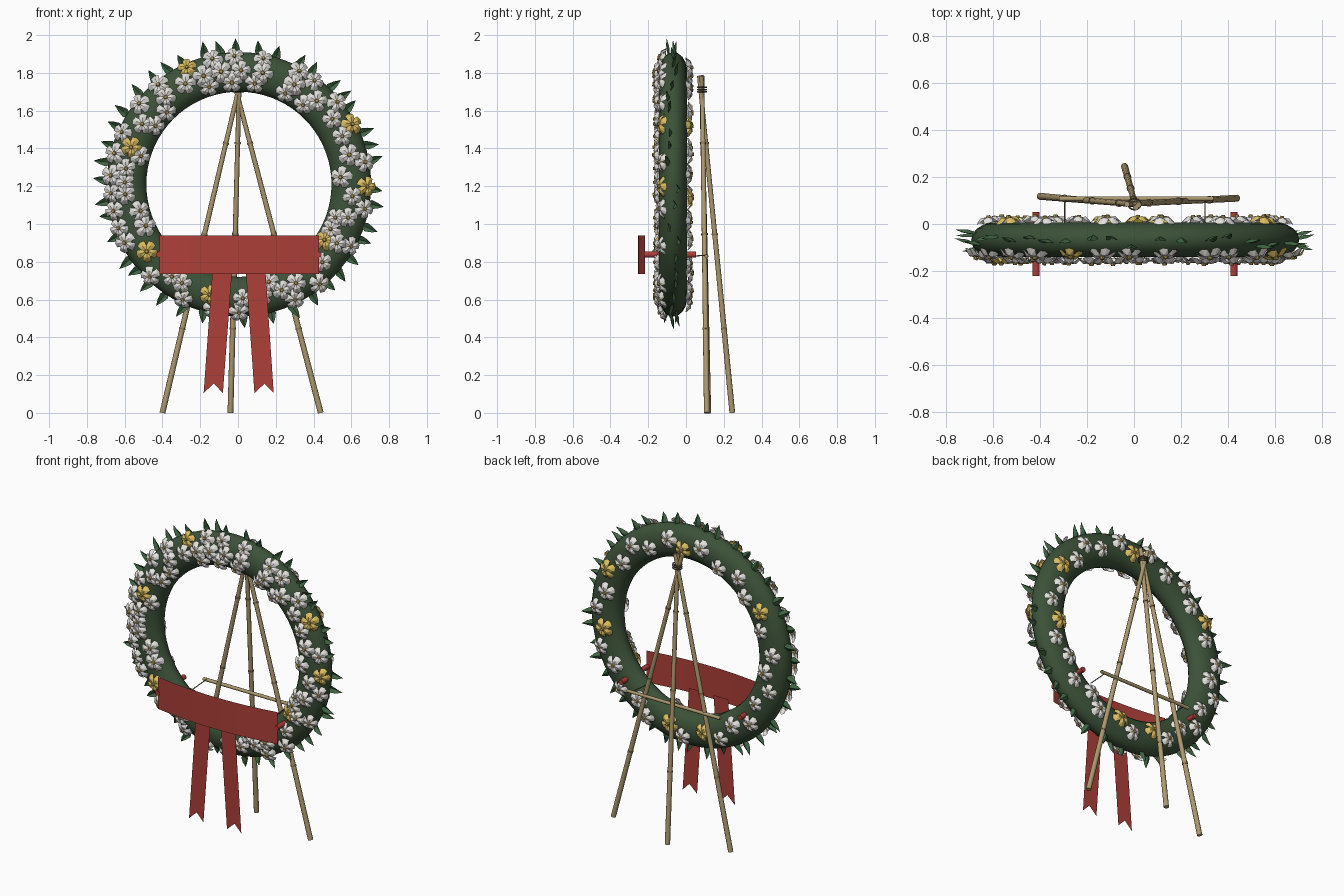
import bpy, bmesh, math, random
from mathutils import Vector, Matrix

if "Cube" in bpy.data.objects:
    bpy.data.objects.remove(bpy.data.objects["Cube"])

random.seed(4)
C = Vector((0.005, -0.068, 1.21))       # wreath centre
R, RAD, DEP = 0.595, 0.105, 0.075       # ring radius, tube half width, tube half depth


def mat(name, col):
    m = bpy.data.materials.new(name)
    m.diffuse_color = (*col, 1)
    m.use_nodes = True
    m.node_tree.nodes["Principled BSDF"].inputs["Base Color"].default_value = m.diffuse_color
    return m


GREEN = mat("moss", (0.045, 0.085, 0.04))
LEAF = mat("leaf", (0.05, 0.13, 0.055))
WHITE = mat("white_petal", (0.78, 0.76, 0.72))
YELLOW = mat("yellow_petal", (0.72, 0.52, 0.12))
HEART = mat("flower_heart", (0.45, 0.32, 0.08))
RED = mat("red_cloth", (0.42, 0.05, 0.04))
BAMBOO = mat("bamboo", (0.42, 0.32, 0.16))
NODE = mat("bamboo_node", (0.28, 0.2, 0.09))
WIRE = mat("wire", (0.15, 0.13, 0.08))


def finish(name, bm, material, smooth=False):
    me = bpy.data.meshes.new(name)
    bm.to_mesh(me)
    bm.free()
    me.materials.append(material)
    for p in me.polygons:
        p.use_smooth = smooth
    ob = bpy.data.objects.new(name, me)
    bpy.context.collection.objects.link(ob)
    if smooth:
        bpy.context.view_layer.objects.active = ob
        bpy.ops.object.select_all(action='DESELECT')
        ob.select_set(True)
        bpy.ops.object.shade_smooth_by_angle(angle=math.radians(40))
    return ob


def rod(bm, a, b, r1, r2=None, seg=10):
    a, b = Vector(a), Vector(b)
    d = b - a
    m = Matrix.Translation((a + b) / 2) @ d.to_track_quat('Z', 'Y').to_matrix().to_4x4()
    bmesh.ops.create_cone(bm, cap_ends=True, segments=seg, radius1=r1,
                          radius2=r1 if r2 is None else r2, depth=d.length, matrix=m)


def radial(deg):
    a = math.radians(deg)                # clockwise from the top, seen from the front
    return Vector((math.sin(a), 0, math.cos(a)))


# moss ring with an oval section
bm = bmesh.new()
N, M = 72, 18
ring = []
for i in range(N):
    u = radial(360 * i / N)
    ring.append([bm.verts.new(C + u * (R + RAD * math.cos(t)) + Vector((0, DEP * math.sin(t), 0)))
                 for t in (2 * math.pi * j / M for j in range(M))])
for i in range(N):
    for j in range(M):
        k, l = (i + 1) % N, (j + 1) % M
        bm.faces.new((ring[i][j], ring[k][j], ring[k][l], ring[i][l]))
bmesh.ops.recalc_face_normals(bm, faces=bm.faces)
finish("wreath_ring", bm, GREEN, True)

# flowers: five domed petals and a small heart each
flowers = {"white": bmesh.new(), "yellow": bmesh.new(), "heart": bmesh.new()}
PETAL = [(0, 0, .024), (.026, -.019, .02), (.05, -.022, .004), (.058, 0, .0),
         (.05, .022, .004), (.026, .019, .02), (.034, 0, .027)]


def flower(deg, r, side, colour):
    u, d = radial(deg), r - R
    y = DEP * math.sqrt(1 - (d / RAD) ** 2)
    n = (Vector((0, side, 0)) + u * d * 4.5).normalized()
    m = (Matrix.Translation(C + u * r + Vector((0, side * y, 0)))
         @ n.to_track_quat('Z', 'Y').to_matrix().to_4x4()
         @ Matrix.Rotation(random.uniform(0, 6.28), 4, 'Z')
         @ Matrix.Scale(random.uniform(0.9, 1.06), 4))
    bm = flowers[colour]
    for k in range(5):
        mk = m @ Matrix.Rotation(k * math.tau / 5, 4, 'Z')
        v = [bm.verts.new(mk @ Vector(p)) for p in PETAL]
        for a in range(6):
            bm.faces.new((v[6], v[a], v[(a + 1) % 6]))
    bmesh.ops.create_cone(flowers["heart"], cap_ends=True, segments=8, radius1=.014, radius2=.008,
                          depth=.016, matrix=m @ Matrix.Translation((0, 0, .026)))


# front flowers: three lanes given by their angles
LANES = {
    0.672: (-168, -154, -136, -117, -110, -102, -94, -86, -76, -66, -51, -39, -24, -12, -2, 11,
            28, 36, 50, 62, 80, 91, 101, 119, 141, 154, 180),
    0.603: (-165, -150, -144, -126, -95, -89, -82, -71, -58, -40, -28, -18, -9, 1, 12, 29, 43,
            55, 65, 75, 96, 107, 121, 133, 150, 158, 168, 178),
    0.545: (-138, -114, -105, -74, -55, -45, -17, -4, 9, 27, 39, 86, 109, 116, 123, 163)}
GOLD = {(0.672, -24), (0.672, 62), (0.672, 91), (0.603, -71), (0.603, -126),
        (0.603, -165), (0.545, 123)}
for r, angles in LANES.items():
    for a in angles:
        flower(a, r, -1, "yellow" if (r, a) in GOLD else "white")
# back flowers: one loose zigzag lane
for i in range(30):
    flower(i * 12 + random.uniform(-2, 2), 0.625 if i % 2 else 0.575, 1,
           "yellow" if i in (0, 5, 8, 14, 16, 25) else "white")
finish("white_flowers", flowers["white"], WHITE)
finish("yellow_flowers", flowers["yellow"], YELLOW)
finish("flower_hearts", flowers["heart"], HEART)

# pointed folded leaves around the rim
bm = bmesh.new()
for i in range(44):
    a = i * 360 / 44 + random.uniform(-2, 2)
    u = radial(a)
    t = radial(a + 90)
    base = C + u * 0.665 + Vector((0, random.uniform(-.03, .03), 0))
    out = (u + t * random.uniform(-.3, .3) + Vector((0, random.uniform(-.3, .25), 0))).normalized()
    L = random.uniform(.095, .12)
    f = Vector((0, .008, 0))
    p = [base, base + out * L * .4 + t * .024 - f, base + out * L * .7 + t * .015 - f,
         base + out * L, base + out * L * .7 - t * .015 - f, base + out * L * .4 - t * .024 - f,
         base + out * L * .5 + f]
    v = [bm.verts.new(q) for q in p]
    for k in range(6):
        bm.faces.new((v[6], v[k], v[(k + 1) % 6]))
finish("rim_leaves", bm, LEAF)

# bamboo easel legs with node rings
LEGS = {"left_leg": ((-.4, .118, 0), (.02, .082, 1.785)),
        "right_leg": ((.438, .11, 0), (-.03, .085, 1.785)),
        "back_leg": ((-.04, .245, 0), (.008, .07, 1.785))}
nodes = bmesh.new()
for name, (foot, top) in LEGS.items():
    bm = bmesh.new()
    rod(bm, foot, top, .0155, .012)
    finish(name, bm, BAMBOO, True)
    f, t = Vector(foot), Vector(top)
    for s in (.25, .53, .8):
        c = f.lerp(t, s)
        d = (t - f).normalized() * .005
        rod(nodes, c - d, c + d, .0168)
finish("leg_nodes", nodes, NODE, True)

# cross bar, hanging wires and top lashing
bm = bmesh.new()
rod(bm, (-.32, .108, .83), (.34, .108, .83), .011, .01)
finish("cross_bar", bm, BAMBOO, True)
bm = bmesh.new()
for x in (-.295, .303):
    rod(bm, (x, -.03, .825), (x, .108, .835), .003, seg=6)
for z in (1.70, 1.712, 1.724):
    pts = [Vector((.002 + .028 * math.cos(k * math.tau / 12), .085 + .024 * math.sin(k * math.tau / 12), z))
           for k in range(13)]
    for p, q in zip(pts, pts[1:]):
        rod(bm, p, q, .004, seg=6)
finish("wires_and_lashing", bm, WIRE)

# sash panel, gently bowed forwards
bm = bmesh.new()
prev = None
for i in range(17):
    s = i / 8 - 1
    x, y = .0075 + s * .4225, -.254 + .038 * s * s
    cur = [bm.verts.new((x, y, z)) for z in (.735, .94)]
    if prev:
        bm.faces.new((prev[0], cur[0], cur[1], prev[1]))
    prev = cur
finish("sash_panel", bm, RED)

# sash tails with swallow-tail ends
for name, top, low in (("left_tail", -.082, -.131), ("right_tail", .092, .138)):
    bm = bmesh.new()
    pts = [(top - .052, .77), (low - .051, .105), (low + .003, .155), (low + .051, .105), (top + .052, .77)]
    v = [bm.verts.new((x, -.236, z)) for x, z in pts]
    bm.faces.new((v[0], v[1], v[2]))
    bm.faces.new((v[0], v[2], v[4]))
    bm.faces.new((v[4], v[2], v[3]))
    finish(name, bm, RED)

# cloth ties running from the sash ends through the ring
bm = bmesh.new()
for x in (-.418, .426):
    rod(bm, (x, -.222, .838), (x, .052, .838), .016)
finish("sash_ties", bm, RED, True)
